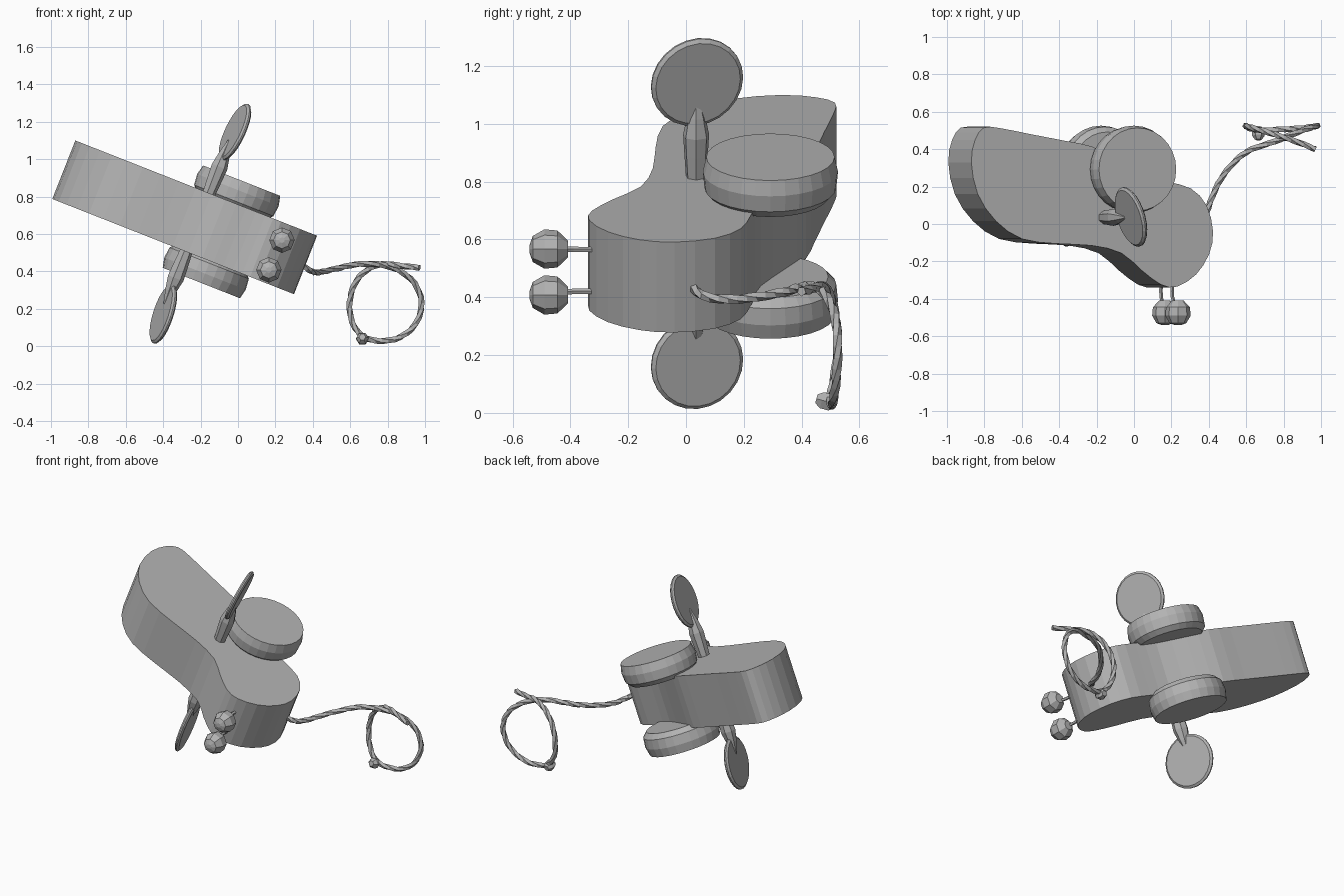
import bpy, bmesh, math
from mathutils import Vector, Matrix

if "Cube" in bpy.data.objects:
    bpy.data.objects.remove(bpy.data.objects["Cube"])

grey = bpy.data.materials.new("plain grey")
grey.diffuse_color = (0.45, 0.45, 0.45, 1)
grey.use_nodes = True
grey.node_tree.nodes["Principled BSDF"].inputs["Base Color"].default_value = grey.diffuse_color

# Toy frame: x along the body, z across it, tilted about the world y axis
FRAME = Matrix.Translation((-0.2875, 0, 0.69)) @ Matrix.Rotation(math.radians(21.5), 4, 'Y')


def finish(name, bm):
    bmesh.ops.recalc_face_normals(bm, faces=bm.faces)
    mesh = bpy.data.meshes.new(name)
    bm.to_mesh(mesh)
    bm.free()
    mesh.materials.append(grey)
    ob = bpy.data.objects.new(name, mesh)
    bpy.context.collection.objects.link(ob)
    return ob


def smooth_path(pts, steps, closed=False):
    """Catmull-Rom samples through the points."""
    pts = [Vector(p) for p in pts]
    n = len(pts)
    pick = (lambda i: pts[i % n]) if closed else (lambda i: pts[max(0, min(n - 1, i))])
    out = []
    for i in range(n if closed else n - 1):
        a, b, c, d = (pick(i + k) for k in (-1, 0, 1, 2))
        for s in range(steps):
            t = s / steps
            out.append(0.5 * (2 * b + (c - a) * t + (2 * a - 5 * b + 4 * c - d) * t * t
                              + (3 * b - a - 3 * c + d) * t ** 3))
    if not closed:
        out.append(pts[-1])
    return out


def lathe(name, profile, matrix, sides):
    """Closed solid turned about z from (radius, height) pairs."""
    bm = bmesh.new()
    rings = [[bm.verts.new(matrix @ Vector((r * math.cos(math.tau * k / sides),
                                            r * math.sin(math.tau * k / sides), h)))
              for k in range(sides)] for r, h in profile]
    for lo, hi in zip(rings, rings[1:]):
        for k in range(sides):
            j = (k + 1) % sides
            bm.faces.new((lo[k], lo[j], hi[j], hi[k]))
    bm.faces.new(rings[0])
    bm.faces.new(rings[-1])
    return finish(name, bm)


def tube(name, pts, radius, sides=6, twist=0.0):
    """Solid tube along a path, its section turning like a cord."""
    bm = bmesh.new()
    rings = []
    ref = None
    for i, p in enumerate(pts):
        d = (pts[min(i + 1, len(pts) - 1)] - pts[max(i - 1, 0)]).normalized()
        ref = d.orthogonal() if ref is None else ref - d * ref.dot(d)
        ref.normalize()
        side = d.cross(ref)
        ring = []
        for k in range(sides):
            a = math.tau * k / sides + twist * i
            ring.append(bm.verts.new(p + radius * (math.cos(a) * ref + math.sin(a) * side)))
        rings.append(ring)
    for lo, hi in zip(rings, rings[1:]):
        for k in range(sides):
            j = (k + 1) % sides
            bm.faces.new((lo[k], lo[j], hi[j], hi[k]))
    bm.faces.new(rings[0])
    bm.faces.new(rings[-1])
    return finish(name, bm)


# Body: outline extruded across the toy
outline = [(-.692, .33), (-.655, .16), (-.55, .015), (-.40, -.08), (-.2, -.105), (0, -.115),
           (.17, -.155), (.29, -.25), (.40, -.325), (.49, -.335), (.60, -.27), (.675, -.16),
           (.697, -.04), (.66, .10), (.57, .19), (.44, .225), (.30, .26), (.13, .35),
           (0, .415), (-.155, .445), (-.35, .48), (-.53, .513), (-.62, .515), (-.67, .45)]
bm = bmesh.new()
loop = [bm.verts.new((p.x, p.y, -.168)) for p in smooth_path(outline, 2, True)]
face = bm.faces.new(loop)
ext = bmesh.ops.extrude_face_region(bm, geom=[face])
bmesh.ops.translate(bm, vec=(0, 0, .336), verts=[v for v in ext["geom"]
                                                 if isinstance(v, bmesh.types.BMVert)])
bm.transform(FRAME)
finish("body", bm)

# Wheel, paddle stem and thin paddle disc on each side
for side, s in (("upper", 1), ("lower", -1)):
    lathe(side + "_wheel", [(.20, s * .15), (.228, s * .18), (.234, s * .24), (.222, s * .294)],
          FRAME @ Matrix.Translation((.214, .292, 0)), 28)
    lathe(side + "_stem", [(.035, s * .15), (.042, s * .25), (.046, s * .32), (.032, s * .39),
                           (.010, s * .47)],
          FRAME @ Matrix.Translation((.075, .035, 0)), 7)
    turn = Vector((-.95, -.27, s * .06)).to_track_quat('Z', 'X').to_matrix().to_4x4()
    lathe(side + "_paddle", [(.152, -.014), (.165, -.004), (.165, .004), (.152, .014)],
          FRAME @ Matrix.Translation((.086, .038, s * .523)) @ turn, 24)

# Feelers: bent wire and faceted ball
for name, base, tip in (("upper", (.205, -.31, .565), (.235, -.475, .567)),
                        ("lower", (.145, -.31, .42), (.165, -.475, .408))):
    b, t = Vector(base), Vector(tip)
    mid = Vector((b.x, -.39, b.z))
    tube(name + "_feeler", smooth_path([b, mid, t], 3), .010, 5)
    lathe(name + "_feeler_ball", [(.030, -.066), (.064, -.03), (.068, .015), (.045, .055),
                                  (.015, .066)],
          Matrix.Translation(t) @ Matrix.Rotation(math.radians(90), 4, 'X'), 8)

# Pull cord ending in a loop with a knot
cord = [(.33, .02, .44), (.385, .06, .405), (.42, .15, .393), (.47, .25, .402), (.55, .345, .42),
        (.63, .40, .437), (.75, .44, .438), (.86, .485, .405), (.945, .515, .335),
        (.982, .525, .23), (.95, .52, .12), (.87, .51, .05), (.77, .505, .028), (.67, .50, .05),
        (.61, .515, .13), (.597, .525, .24), (.63, .515, .345), (.70, .495, .415),
        (.78, .47, .44), (.87, .44, .43), (.97, .40, .42)]
tube("pull_cord", smooth_path(cord, 3), .017, 5, .5)
lathe("cord_knot", [(.018, -.035), (.033, -.015), (.033, .015), (.018, .035)],
      Matrix.Translation((.665, .485, .04)) @ Matrix.Rotation(math.radians(75), 4, 'X'), 6)
